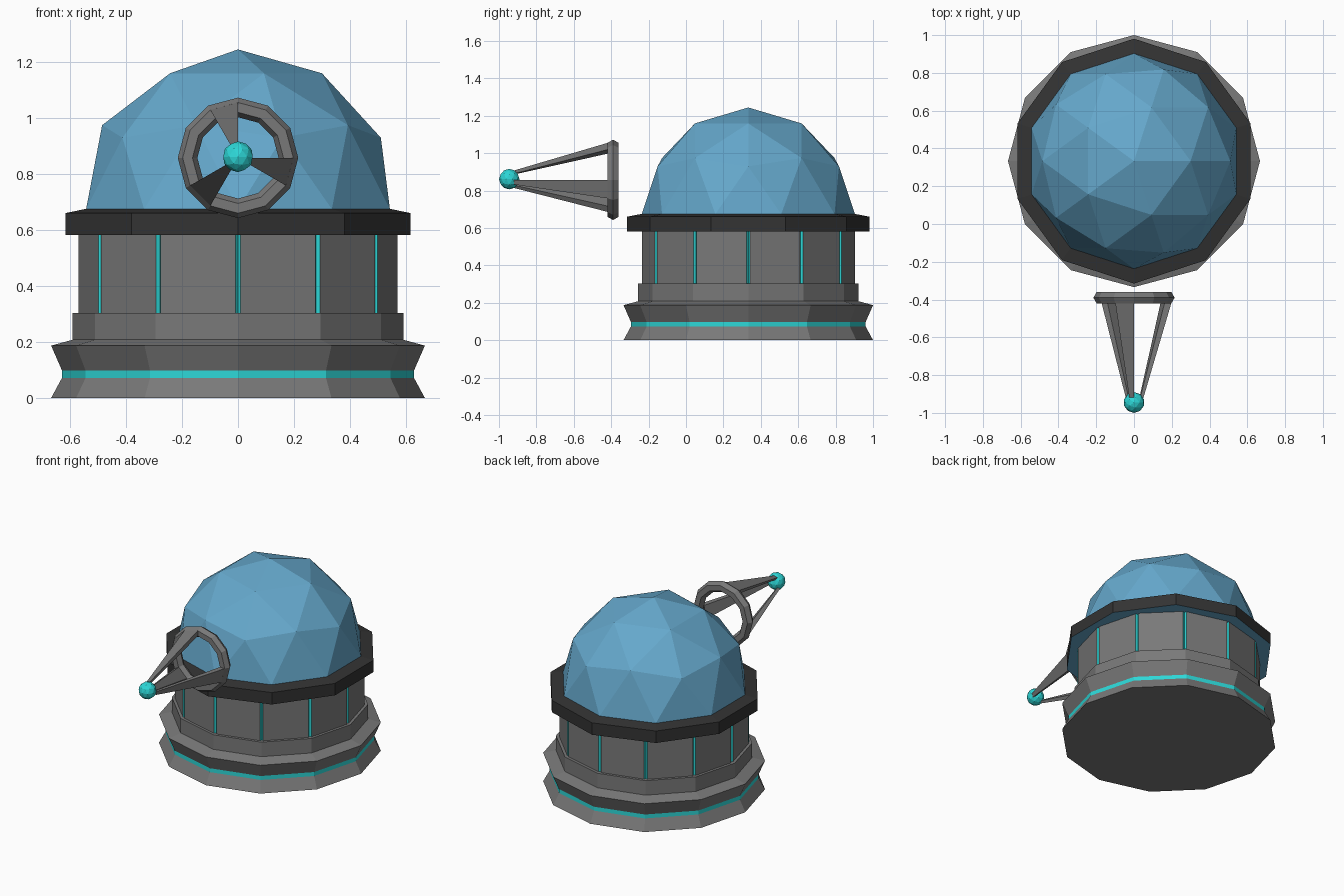
import bpy, bmesh, math
from math import cos, sin, radians, tau
from mathutils import Matrix, Vector

cube = bpy.data.objects.get("Cube")
if cube:
    bpy.data.objects.remove(cube, do_unlink=True)

CY = 0.333                      # building axis
DISH = Vector((0, -0.39, 0.857))  # antenna ring centre


def material(name, rgb):
    m = bpy.data.materials.new(name)
    m.use_nodes = True
    m.diffuse_color = (*rgb, 1)
    m.node_tree.nodes["Principled BSDF"].inputs["Base Color"].default_value = (*rgb, 1)
    return m


grey = material("grey metal", (0.19, 0.19, 0.19))
dark = material("dark metal", (0.033, 0.033, 0.033))
teal = material("teal glow", (0.026, 0.68, 0.68))
blue = material("blue glass", (0.13, 0.39, 0.6))


def finish(bm, name, mats):
    bmesh.ops.recalc_face_normals(bm, faces=bm.faces)
    me = bpy.data.meshes.new(name)
    bm.to_mesh(me)
    bm.free()
    for m in mats:
        me.materials.append(m)
    ob = bpy.data.objects.new(name, me)
    bpy.context.collection.objects.link(ob)
    return ob


def stack(bm, loops, close=False):
    """Skin successive point loops with quads; cap the ends or join them up."""
    rows = [[bm.verts.new(p) for p in loop] for loop in loops]
    n = len(rows[0])
    pairs = list(zip(rows, rows[1:])) + ([(rows[-1], rows[0])] if close else [])
    for a, b in pairs:
        for i in range(n):
            bm.faces.new((a[i], a[(i + 1) % n], b[(i + 1) % n], b[i]))
    if not close:
        bm.faces.new(rows[0])
        bm.faces.new(rows[-1])


def polygon(r, z, sides):
    # one corner always points along +y
    return [(r * cos(tau * i / sides + tau / 4), CY + r * sin(tau * i / sides + tau / 4), z)
            for i in range(sides)]


# Flared base with a glowing band round its waist
bm = bmesh.new()
profile = [(0.667, 0), (0.628, 0.072), (0.628, 0.098), (0.667, 0.187),
           (0.59, 0.208), (0.59, 0.304)]
stack(bm, [polygon(r, z, 12) for r, z in profile])
for f in bm.faces:
    if len(f.verts) == 4 and 0.075 < f.calc_center_median().z < 0.095:
        f.material_index = 1
finish(bm, "base", [grey, teal])

# Drum wall: twelve panels with a glowing groove at each corner
bm = bmesh.new()
corners = [Vector(p) for p in polygon(0.572, 0, 12)]
axis = Vector((0, CY, 0))
outline = []
for i, c in enumerate(corners):
    before = (corners[i - 1] - c).normalized()
    after = (corners[(i + 1) % 12] - c).normalized()
    outline += [c + before * 0.01, c + (axis - c).normalized() * 0.015, c + after * 0.01]
stack(bm, [[p + Vector((0, 0, z)) for p in outline] for z in (0.3, 0.585)])
for f in bm.faces:
    if len(f.verts) == 4 and max(e.calc_length() for e in f.edges if
                                 abs(e.verts[0].co.z - e.verts[1].co.z) < 0.01) < 0.05:
        f.material_index = 1
finish(bm, "drum_wall", [grey, teal])

# Ten-sided collar, with a glass underside
bm = bmesh.new()
stack(bm, [polygon(r, z, 10) for r, z in ((0.648, 0.581), (0.648, 0.66), (0.565, 0.676))])
for f in bm.faces:
    if f.calc_center_median().z < 0.59:
        f.material_index = 1
finish(bm, "collar", [dark, blue])

# Faceted dome: upper half of an icosphere
bm = bmesh.new()
bmesh.ops.create_icosphere(bm, subdivisions=2, radius=0.57)
bmesh.ops.bisect_plane(bm, geom=bm.verts[:] + bm.edges[:] + bm.faces[:], dist=0.001,
                       plane_co=(0, 0, 0), plane_no=(0, 0, 1), clear_inner=True)
bmesh.ops.translate(bm, verts=bm.verts, vec=(0, CY, 0.674))
finish(bm, "dome", [blue])


def around(r, deg, y):
    a = radians(deg)
    return DISH + Vector((r * cos(a), y, r * sin(a)))


# Antenna ring: hexagonal section swept through twelve segments
bm = bmesh.new()
stack(bm, [[around(0.18 + 0.035 * cos(tau * j / 6), i * 30, 0.035 * sin(tau * j / 6))
            for j in range(6)] for i in range(12)], close=True)
finish(bm, "antenna_ring", [grey])

# Three struts tapering from one ring segment each to the tip
for k, start in enumerate((90, 210, 330)):
    bm = bmesh.new()
    ends = []
    for outer, inner, y in ((0.198, 0.162, -0.028), (0.05, 0.033, -0.53)):
        ends.append([around(outer, start, y), around(outer, start + 30, y),
                     around(inner, start + 30, y), around(inner, start, y)])
    stack(bm, ends)
    finish(bm, f"antenna_strut_{k + 1}", [grey])

# Glowing tip
bm = bmesh.new()
bmesh.ops.create_icosphere(bm, subdivisions=2, radius=0.055,
                           matrix=Matrix.Translation((0, -0.945, 0.861)))
finish(bm, "antenna_tip", [teal])
